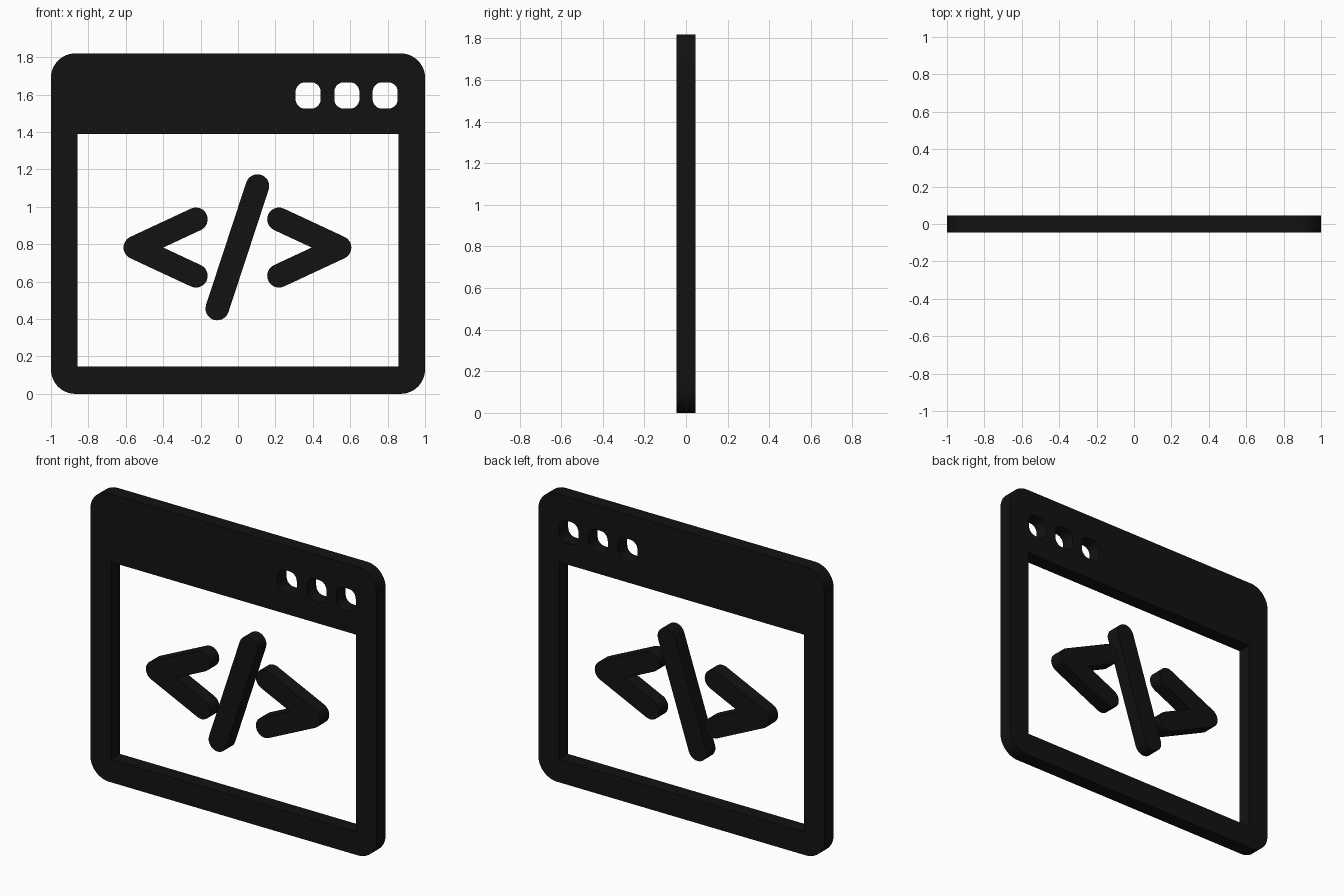
import bpy, bmesh
from math import sin, cos, pi, atan2, hypot, radians

if "Cube" in bpy.data.objects:
    bpy.data.objects.remove(bpy.data.objects["Cube"])

DEPTH = 0.09

black = bpy.data.materials.new("black")
black.diffuse_color = (0.006, 0.006, 0.006, 1)
black.use_nodes = True
black.node_tree.nodes["Principled BSDF"].inputs["Base Color"].default_value = black.diffuse_color


def arc(cx, cz, r, a0, a1, n=12):
    return [(cx + r * cos(a0 + (a1 - a0) * i / n), cz + r * sin(a0 + (a1 - a0) * i / n))
            for i in range(n + 1)]


def rounded_rect(x0, x1, z0, z1, r):
    corners = [(x1 - r, z0 + r), (x1 - r, z1 - r), (x0 + r, z1 - r), (x0 + r, z0 + r)]
    pts = []
    for i, (x, z) in enumerate(corners):
        pts += arc(x, z, r, (i - 1) * pi / 2, i * pi / 2)
    return pts


def plate(name, outlines):
    """Extrude a flat outline (later outlines are holes) into an upright plate."""
    cu = bpy.data.curves.new(name, 'CURVE')
    cu.dimensions = '2D'
    cu.fill_mode = 'BOTH'
    cu.extrude = DEPTH / 2
    for pts in outlines:
        sp = cu.splines.new('POLY')
        sp.points.add(len(pts) - 1)
        for p, (x, z) in zip(sp.points, pts):
            p.co = (x, z, 0, 1)
        sp.use_cyclic_u = True
    ob = bpy.data.objects.new(name, cu)
    ob.rotation_euler.x = pi / 2
    bpy.context.collection.objects.link(ob)
    bpy.ops.object.select_all(action='DESELECT')
    ob.select_set(True)
    bpy.context.view_layer.objects.active = ob
    bpy.ops.object.convert(target='MESH')
    ob = bpy.context.object
    ob.name = name
    bpy.ops.object.transform_apply(location=False, rotation=True, scale=False)
    # Weld caps to walls and make the normals consistent
    bm = bmesh.new()
    bm.from_mesh(ob.data)
    bmesh.ops.remove_doubles(bm, verts=bm.verts, dist=1e-5)
    bmesh.ops.recalc_face_normals(bm, faces=bm.faces)
    bm.to_mesh(ob.data)
    bm.free()
    ob.data.materials.clear()
    ob.data.materials.append(black)
    bpy.ops.object.shade_smooth_by_angle(angle=radians(30))
    return ob


# Window frame with the main opening and three rounded button holes
holes = [[(-0.857, 0.145), (-0.857, 1.39), (0.857, 1.39), (0.857, 0.145)]]
for x in (0.375, 0.582, 0.787):
    holes.append(rounded_rect(x - 0.067, x + 0.067, 1.525, 1.665, 0.05)[::-1])
plate("window_frame", [rounded_rect(-1, 1, 0, 1.82, 0.13)] + holes)

# Slanted bar with round ends
R = 0.063
CX = -0.003
x0, z0, x1, z1 = -0.111, 0.456, 0.104, 1.111
a = atan2(z1 - z0, x1 - x0)
plate("slanted_bar", [arc(x1, z1, R, a - pi / 2, a + pi / 2) +
                      arc(x0, z0, R, a + pi / 2, a + 3 * pi / 2)])

# Pair of chevrons: round outer elbow, sharp inner corner, round tips
ELBOW, TIP, CZ, RISE = 0.546, 0.222, 0.782, 0.151
t = atan2(RISE, ELBOW - TIP)
right = (arc(ELBOW, CZ, R, t - pi / 2, pi / 2 - t) +
         arc(TIP, CZ + RISE, R, pi / 2 - t, 3 * pi / 2 - t) +
         [(ELBOW - R / sin(t), CZ)] +
         arc(TIP, CZ - RISE, R, pi / 2 + t, 3 * pi / 2 + t))
# drop the repeated seam-free joins by mirroring the same outline
plate("right_chevron", [[(x + CX, z) for x, z in right]])
plate("left_chevron", [[(CX - x, z) for x, z in reversed(right)]])
